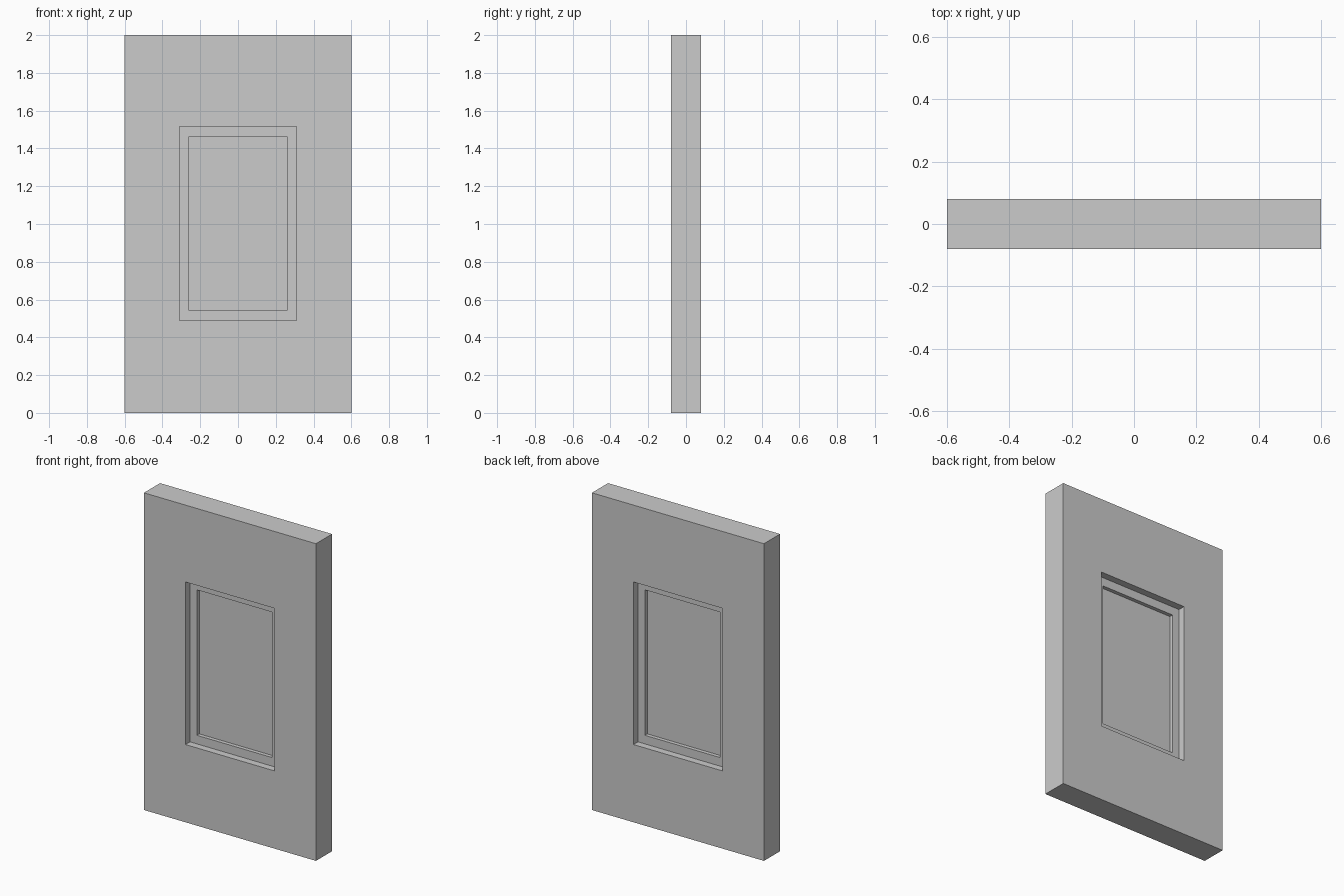
import bpy
import bmesh

if "Cube" in bpy.data.objects:
    bpy.data.objects.remove(bpy.data.objects["Cube"])


def rect(bm, half_w, z0, z1, y):
    return [bm.verts.new((x, y, z)) for x, z in
            ((-half_w, z0), (half_w, z0), (half_w, z1), (-half_w, z1))]


def finish(bm, name):
    bmesh.ops.recalc_face_normals(bm, faces=bm.faces)
    mesh = bpy.data.meshes.new(name)
    bm.to_mesh(mesh)
    bm.free()
    bpy.context.collection.objects.link(bpy.data.objects.new(name, mesh))


def ring(name, outer, inner, depth):
    """Rectangular frame; outer and inner are (half width, bottom, top)."""
    bm = bmesh.new()
    loops = [rect(bm, *outer, -depth / 2), rect(bm, *outer, depth / 2),
             rect(bm, *inner, depth / 2), rect(bm, *inner, -depth / 2)]
    for k in range(4):
        a, b = loops[k], loops[(k + 1) % 4]
        for i in range(4):
            j = (i + 1) % 4
            bm.faces.new((a[i], a[j], b[j], b[i]))
    finish(bm, name)


def slab(name, size, depth):
    bm = bmesh.new()
    a, b = rect(bm, *size, -depth / 2), rect(bm, *size, depth / 2)
    bm.faces.new(a)
    bm.faces.new(b)
    for i in range(4):
        j = (i + 1) % 4
        bm.faces.new((a[i], a[j], b[j], b[i]))
    finish(bm, name)


wall = (0.6, 0.0, 2.0)
opening = (0.31, 0.49, 1.515)
glazing = (0.262, 0.544, 1.461)

# Wall with a window opening, recessed frame and thin pane
ring("wall", wall, opening, 0.16)
ring("window_frame", opening, glazing, 0.07)
slab("window_pane", glazing, 0.022)
